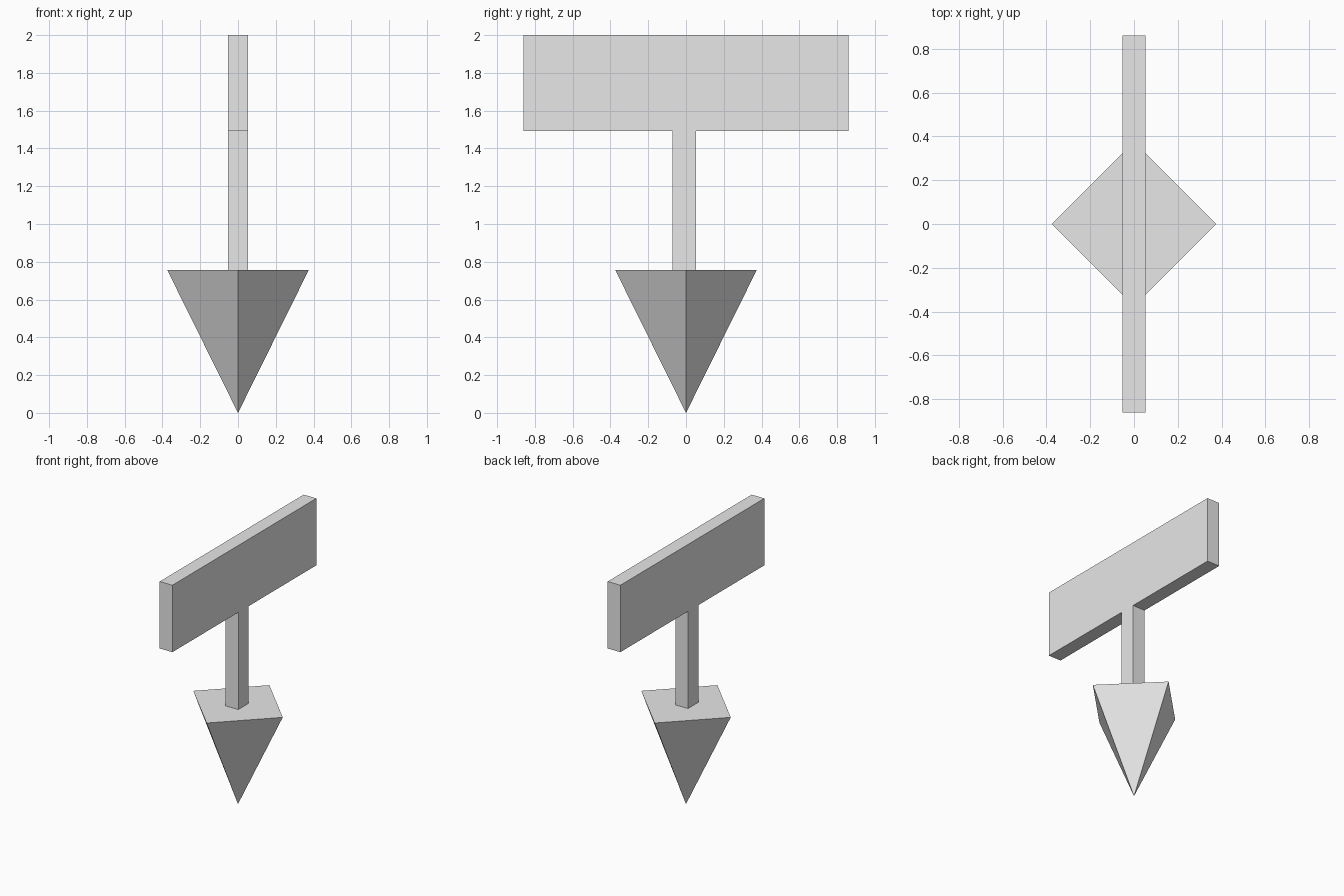
import bpy
from math import radians

cube = bpy.data.objects.get("Cube")
if cube:
    bpy.data.objects.remove(cube, do_unlink=True)

# Single plain grey for the whole marker
GREY = (0.8, 0.8, 0.8, 1)
grey = bpy.data.materials.new("light grey")
grey.use_nodes = True
grey.diffuse_color = GREY
shader = next(n for n in grey.node_tree.nodes if n.type == "BSDF_PRINCIPLED")
shader.inputs["Base Color"].default_value = GREY


def finish(name):
    obj = bpy.context.object
    obj.name = name
    obj.data.name = name
    obj.data.materials.append(grey)
    return obj


def box(name, low, high):
    """Axis-aligned box between two opposite corners."""
    centre = [(a + b) / 2 for a, b in zip(low, high)]
    bpy.ops.mesh.primitive_cube_add(size=1, location=centre)
    obj = finish(name)
    obj.scale = [b - a for a, b in zip(low, high)]
    bpy.ops.object.transform_apply(location=False, rotation=False, scale=True)
    return obj


HALF_THICK = 0.053
POINT_TOP = 0.757
BOARD_BOTTOM = 1.493

# Sign board, thin across x and long along y
box("sign_board", (-HALF_THICK, -0.861, BOARD_BOTTOM), (HALF_THICK, 0.861, 2))

# Post, set slightly towards the front
box("post", (-HALF_THICK, -0.072, POINT_TOP), (HALF_THICK, 0.052, BOARD_BOTTOM))

# Four-sided point, tip down, corners on the x and y axes
bpy.ops.mesh.primitive_cone_add(vertices=4, radius1=0.375, radius2=0,
                                depth=POINT_TOP, location=(0, 0, POINT_TOP / 2),
                                rotation=(radians(180), 0, 0))
finish("ground_point")
bpy.ops.object.transform_apply(location=False, rotation=True, scale=False)
